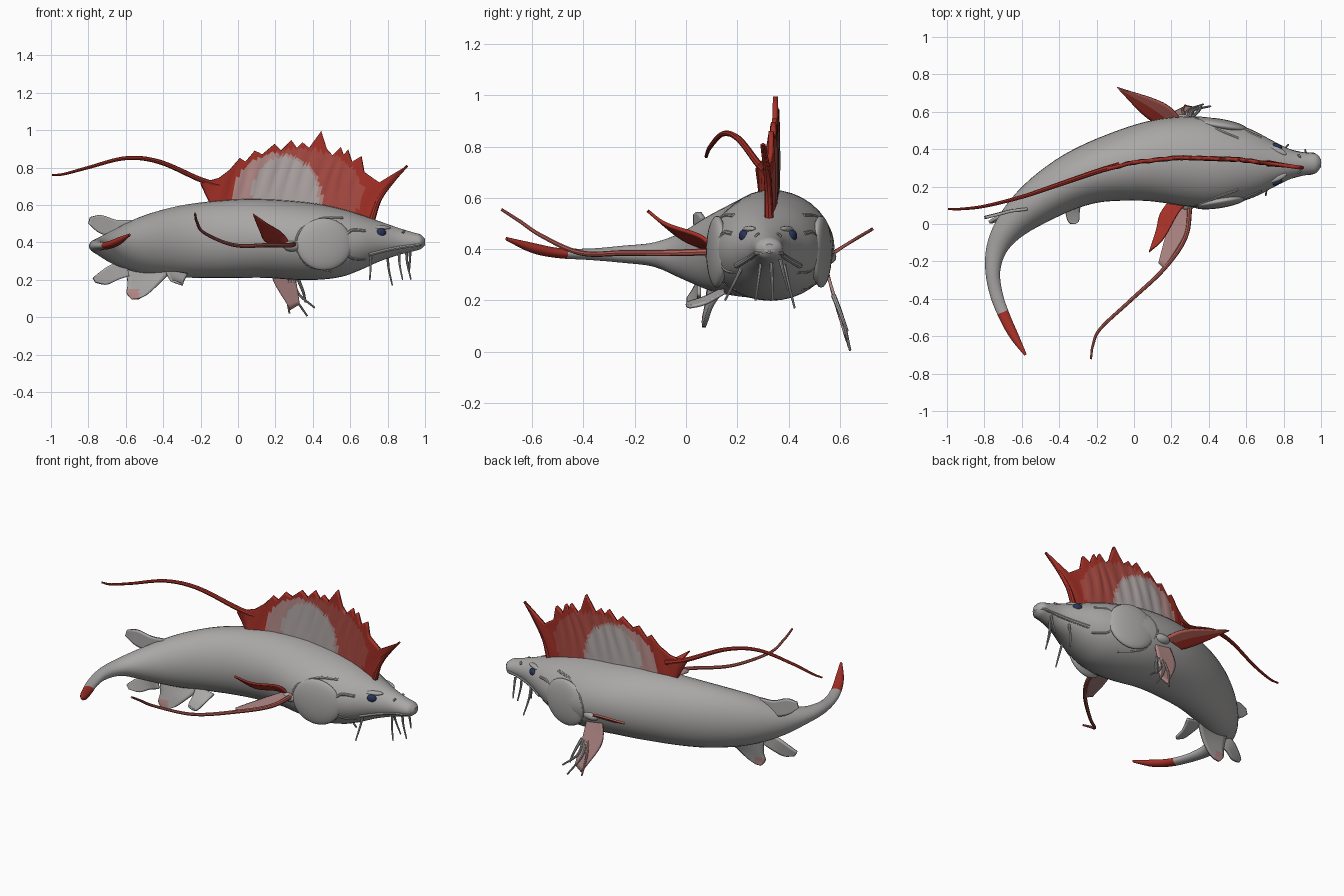
import bpy, bmesh, math
from mathutils import Vector

start_cube = bpy.data.objects.get("Cube")
if start_cube:
    bpy.data.objects.remove(start_cube, do_unlink=True)


def material(name, *rgb):
    mat = bpy.data.materials.new(name)
    mat.use_nodes = True
    mat.diffuse_color = (*rgb, 1)
    mat.node_tree.nodes["Principled BSDF"].inputs["Base Color"].default_value = (*rgb, 1)
    return mat


SKIN = material("grey skin", 0.40, 0.39, 0.385)
PALE = material("pale membrane", 0.44, 0.39, 0.385)
PINK = material("pink membrane", 0.46, 0.26, 0.25)
SALMON = material("salmon streamer", 0.46, 0.11, 0.09)
ROSE = material("rose membrane", 0.40, 0.07, 0.055)
RED = material("deep red", 0.38, 0.03, 0.02)
BLUE = material("dark blue eye", 0.02, 0.035, 0.10)


def smooth(points, steps):
    """Catmull-Rom interpolation of tuples of any size."""
    pts = [Vector(p) for p in points]
    pts = [pts[0] * 2 - pts[1]] + pts + [pts[-1] * 2 - pts[-2]]
    out = []
    for a, b, c, d in zip(pts, pts[1:], pts[2:], pts[3:]):
        for i in range(steps):
            t = i / steps
            out.append(b + (c - a) * (t / 2) + (a * 2 - b * 5 + c * 4 - d) * (t * t / 2)
                       + (b * 3 - a - c * 3 + d) * (t ** 3 / 2))
    return out + [pts[-2]]


def lerp_table(table, x):
    for (x0, y0), (x1, y1) in zip(table, table[1:]):
        if x <= x1:
            return y0 + (y1 - y0) * max(0, (x - x0) / (x1 - x0))
    return table[-1][1]


def activate(obj):
    bpy.ops.object.select_all(action="DESELECT")
    obj.select_set(True)
    bpy.context.view_layer.objects.active = obj


def shade(obj):
    activate(obj)
    bpy.ops.object.shade_smooth_by_angle(angle=math.radians(40))


def surface(name, rows, mats, rule=None, closed=False, thickness=0):
    """Skin a grid of points; rule picks a material index from a face centre."""
    bm = bmesh.new()
    grid = [[bm.verts.new(p) for p in row] for row in rows]
    count = len(rows[0])
    for low, high in zip(grid, grid[1:]):
        for i in range(count if closed else count - 1):
            j = (i + 1) % count
            bm.faces.new((low[i], low[j], high[j], high[i]))
    if closed:
        bm.faces.new(grid[0])
        bm.faces.new(grid[-1])
    else:
        bmesh.ops.remove_doubles(bm, verts=bm.verts, dist=0.0005)
    bmesh.ops.recalc_face_normals(bm, faces=bm.faces)
    if rule:
        for face in bm.faces:
            face.material_index = rule(face.calc_center_median())
    mesh = bpy.data.meshes.new(name)
    bm.to_mesh(mesh)
    bm.free()
    for mat in mats:
        mesh.materials.append(mat)
    obj = bpy.data.objects.new(name, mesh)
    bpy.context.collection.objects.link(obj)
    if thickness:
        mod = obj.modifiers.new("Thickness", "SOLIDIFY")
        mod.thickness = thickness
        mod.offset = 0
    shade(obj)


def fin(name, edge_a, edge_b, mats, rule=None, thickness=0.012):
    """Thin blade lofted between two smoothed edges."""
    rows = [[p.lerp(q, k / 8) for k in range(9)]
            for p, q in zip(smooth(edge_a, 7), smooth(edge_b, 7))]
    surface(name, rows, mats, rule, thickness=thickness)


def tube(name, points, radius, end_radius, mat):
    path = smooth(points, 8)
    curve = bpy.data.curves.new(name, "CURVE")
    curve.dimensions = "3D"
    curve.bevel_depth = 1
    curve.bevel_resolution = 2
    curve.use_fill_caps = True
    spline = curve.splines.new("POLY")
    spline.points.add(len(path) - 1)
    for i, (point, p) in enumerate(zip(spline.points, path)):
        point.co = (*p, 1)
        point.radius = radius + (end_radius - radius) * i / (len(path) - 1)
    curve.materials.append(mat)
    obj = bpy.data.objects.new(name, curve)
    bpy.context.collection.objects.link(obj)
    activate(obj)
    bpy.ops.object.convert(target="MESH")
    shade(obj)


def ball(name, location, scale, yaw, mat):
    bpy.ops.mesh.primitive_uv_sphere_add(segments=24, ring_count=14, radius=1,
                                         location=location, rotation=(0, 0, yaw))
    obj = bpy.context.object
    obj.name = name
    obj.scale = scale
    obj.data.materials.append(mat)
    shade(obj)


# Body: x, y, half width, top, bottom from snout to tail tip
stations = [
    (1.0, .325, .02, .42, .385), (.975, .325, .05, .442, .363), (.93, .322, .058, .455, .35),
    (.85, .32, .074, .48, .33), (.75, .32, .121, .515, .295), (.65, .32, .174, .55, .25),
    (.55, .322, .21, .58, .215), (.43, .325, .238, .605, .2), (.3, .335, .241, .62, .2),
    (.15, .338, .225, .63, .21), (0, .322, .2, .63, .21), (-.2, .278, .165, .613, .21),
    (-.36, .213, .142, .585, .215), (-.52, .113, .118, .535, .235), (-.65, 0, .086, .47, .28),
    (-.73, -.12, .058, .427, .33), (-.755, -.25, .04, .413, .347), (-.735, -.38, .034, .402, .358),
    (-.69, -.5, .03, .405, .365), (-.64, -.6, .024, .425, .385), (-.58, -.7, .007, .447, .433)]
spine = smooth(stations, 4)
rings = []
for i, (x, y, half, top, bottom) in enumerate(spine):
    ahead, behind = spine[min(i + 1, len(spine) - 1)], spine[max(i - 1, 0)]
    along = Vector((ahead[0] - behind[0], ahead[1] - behind[1], 0)).normalized()
    side = Vector((-along.y, along.x, 0))
    centre = Vector((x, y, (top + bottom) / 2))
    rings.append([centre + side * half * math.cos(a) + Vector((0, 0, (top - bottom) / 2 * math.sin(a)))
                  for a in (math.tau * k / 36 for k in range(36))])
surface("body", rings, [SKIN, RED], lambda c: int(c.y < -.47), closed=True)
front_table = [(p[0], p) for p in reversed(spine[:44])]


def on_skin(x, z, s, inset=0):
    """Point on the front body's flank at the given length and height."""
    _, y, half, top, bottom = lerp_table(front_table, x)
    lift = (2 * z - top - bottom) / (top - bottom)
    return (x, y + s * (half * math.sqrt(max(0, 1 - lift * lift)) - inset), z)


# Head: eyes, brows, gill covers, lips and nostrils
for label, s in (("right", -1), ("left", 1)):
    ball(label + "_eye", on_skin(.765, .452, s, .006), (.028, .016, .023), -s * .4, BLUE)
    ball(label + "_brow", on_skin(.765, .478, s, .008), (.055, .018, .012), -s * .4, SKIN)
    ball(label + "_gill_cover", on_skin(.46, .39, s, .03), (.15, .036, .14), -s * .16, SKIN)
    tube(label + "_gill_rim", [on_skin(x, z, s, .005) for x, z in (
        (.56, .53), (.44, .525), (.34, .47), (.31, .38), (.37, .28), (.5, .245))], .009, .007, SKIN)
    tube(label + "_cheek_fold", [on_skin(x, z, s, .005) for x, z in (
        (.68, .46), (.6, .46), (.56, .39), (.6, .32), (.68, .31))], .009, .007, SKIN)
    tube(label + "_lip", [on_skin(x, z, s, .003) for x, z in (
        (.7, .335), (.8, .36), (.9, .378), (.965, .385))] + [(.995, .325, .39)], .011, .008, SKIN)
    tube(label + "_nostril", [on_skin(.88, .45, s), on_skin(.89, .462, s, -.012)], .008, .005, SKIN)

# Barbels under the jaw: x, side offset, z, forward lean, drop
barbels = [(.71, -.1, .34, -.005, -.14), (.8, .06, .34, .025, -.17), (.86, -.03, .35, .02, -.15),
           (.9, .01, .36, .025, -.16), (.92, .045, .36, -.005, -.12)]
for n, (x, offset, z, lean, drop) in enumerate(barbels):
    y = .322 + offset
    tube(f"barbel_{n + 1}", [(x, y, z), (x + lean * .2, y + offset * .3, z + drop * .45),
                             (x + lean, y + offset * .7, z + drop)], .008, .004, SKIN)

# Sail fin on the back: crest points are alternating spikes and notches
crest = [(-.2, .715), (-.1, .745), (-.04, .79), (.01, .85), (.04, .83), (.09, .89), (.13, .87),
         (.195, .925), (.23, .89), (.285, .947), (.315, .905), (.345, .935), (.38, .905),
         (.445, .995), (.475, .90), (.505, .865), (.55, .91), (.565, .865), (.588, .895),
         (.61, .83), (.66, .86), (.675, .775), (.755, .72), (.905, .81)]
back_line = [(-.2, .28), (0, .33), (.24, .355), (.56, .345), (.9, .30)]
back_height = [(-.2, .61), (.15, .62), (.45, .59), (.6, .55), (.72, .5)]
columns = []
for n in range(2 * len(crest) - 1):
    x1, z1 = (Vector(crest[n // 2]) + Vector(crest[(n + 1) // 2])) / 2
    x0 = -.15 + .86 * n / (2 * len(crest) - 2)
    z0 = lerp_table(back_height, x0)
    column = []
    for k in range(25):
        t = k / 24
        x = x0 + (x1 - x0) * t - .035 * math.sin(math.pi * t) * max(0, x0)
        ripple = .004 * math.sin(n * math.pi / 2) * math.sin(math.pi * t)
        column.append((x, lerp_table(back_line, x) + ripple, z0 + (z1 - z0) * t))
    columns.append(column)


def sail_colour(c):
    """Nested ovals fade from the pale centre to the red rim."""
    ovals = [(.25, .64, .18, .22), (.21, .64, .24, .235), (.33, .67, .34, .23)]
    for index, (x, z, wide, high) in enumerate(ovals):
        if ((c.x - x) / wide) ** 2 + ((c.z - z) / high) ** 2 < 1:
            return index
    return 3


surface("sail_fin", columns, [PALE, PINK, ROSE, RED], sail_colour, thickness=.02)
tube("sail_front_spine", [(.71, .325, .5), (.755, .32, .63), (.83, .31, .73), (.905, .3, .81)], .018, .006, RED)
tube("sail_streamer", [(-.08, .315, .7), (-.2, .28, .735), (-.42, .205, .83), (-.6, .145, .85),
                       (-.8, .095, .80), (-.93, .08, .765), (-.995, .08, .76)], .016, .005, RED)

# Right side fin with its long streamer
fin("right_upper_blade", [(.28, .11, .39), (.235, .06, .45), (.155, -.08, .5), (.08, -.15, .55)],
    [(.19, .13, .39), (.14, .05, .41), (.12, -.03, .45), (.08, -.15, .55)], [RED])
fin("right_side_fin", [(.3, .11, .385), (.285, -.03, .385), (.16, -.24, .385)],
    [(.23, .11, .39), (.17, -.06, .385), (.13, -.21, .385)], [PINK])
tube("right_streamer", [(.3, .11, .39), (.275, -.07, .385), (.16, -.24, .385), (-.02, -.41, .385),
                        (-.18, -.56, .45), (-.22, -.65, .51), (-.23, -.72, .555)], .014, .006, SALMON)
ball("right_fin_root", (.29, .11, .38), (.05, .035, .03), .3, SKIN)

# Left side fin, hanging fin and its fingers
fin("left_upper_blade", [(.27, .54, .36), (.16, .645, .43), (-.09, .73, .48)],
    [(.16, .52, .35), (.055, .58, .39), (-.09, .73, .48)], [RED, SALMON],
    lambda c: int(c.x * .6 + c.y > .675))
fin("left_hanging_fin", [(.2, .54, .36), (.18, .575, .22), (.28, .63, .04)],
    [(.3, .54, .34), (.31, .58, .21), (.33, .62, .07)], [PINK])
ball("left_fin_root", (.27, .55, .37), (.06, .035, .03), -.2, SKIN)
for n, tip in enumerate([(.275, .635, .02), (.37, .64, .006), (.41, .63, .05), (.36, .63, .08)]):
    tube(f"left_finger_{n + 1}", [(.27 + .015 * n, .575, .22), (.26 + .03 * n, .61, .13), tip],
         .01, .005, PINK if n < 1 else SKIN)

# Small fins around the tail
fin("upper_tail_fin", [(-.57, .08, .52), (-.65, .07, .52), (-.73, .05, .545), (-.79, .035, .535)],
    [(-.57, .08, .45), (-.66, .07, .43), (-.74, .05, .45), (-.8, .035, .5)], [SKIN], thickness=.016)
fin("lower_tail_fin", [(-.6, .05, .3), (-.68, .05, .28), (-.74, .03, .24), (-.775, .01, .21)],
    [(-.58, .05, .22), (-.64, .05, .2), (-.7, .03, .175), (-.76, .01, .185)], [SKIN], thickness=.016)
fin("belly_fin", [(-.6, .09, .26), (-.59, .08, .18), (-.595, .07, .13), (-.57, .07, .095)],
    [(-.36, .14, .24), (-.42, .1, .18), (-.48, .08, .125), (-.53, .07, .098)],
    [SKIN, PINK], lambda c: int(c.z < .15 and c.x < -.53), thickness=.016)
fin("rear_belly_lobe", [(-.39, .15, .25), (-.37, .08, .215), (-.355, .02, .195), (-.335, 0, .19)],
    [(-.27, .15, .23), (-.29, .08, .19), (-.295, .02, .175), (-.315, 0, .18)], [SKIN])
